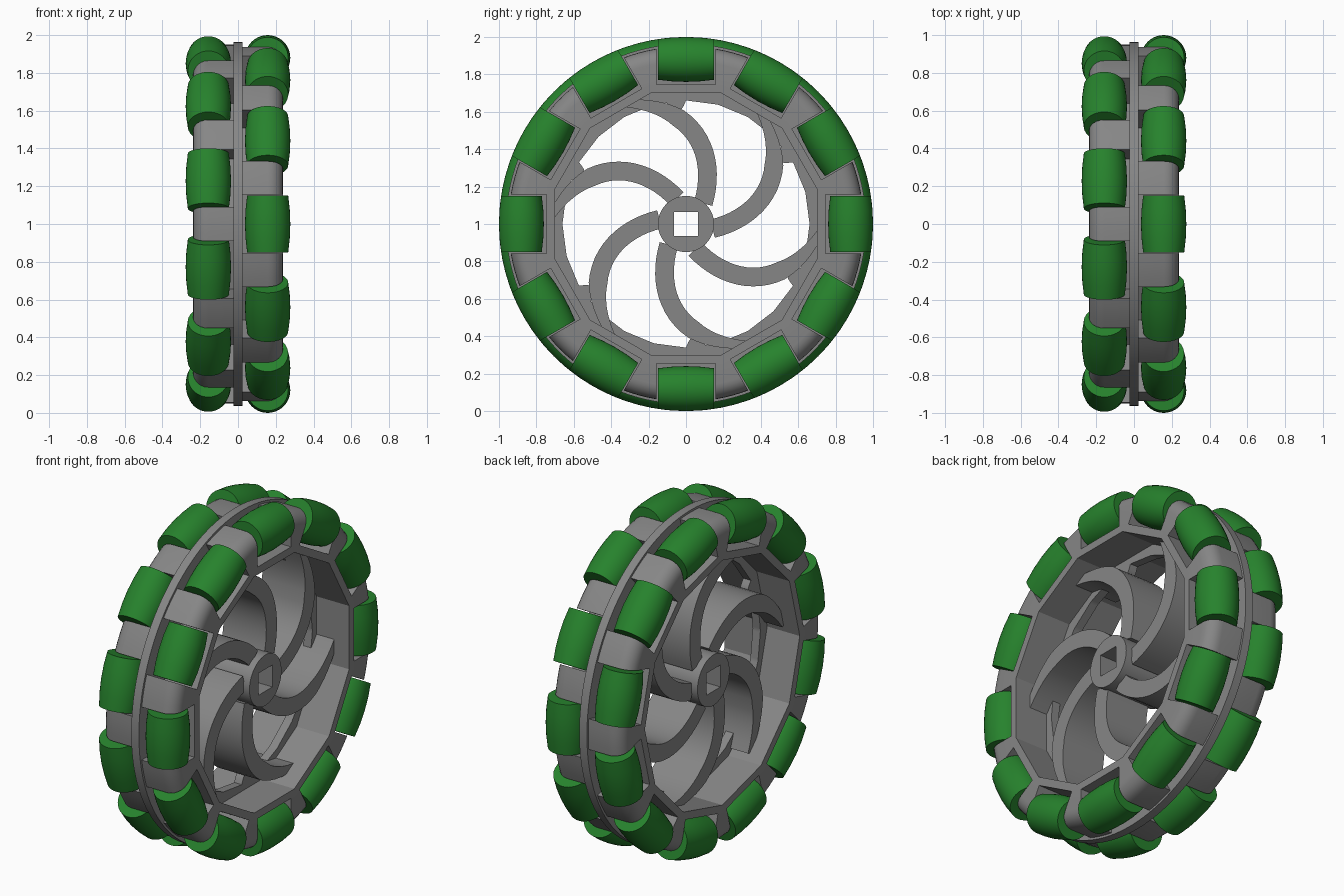
import bpy, bmesh, math
from mathutils import Vector, Matrix
from mathutils.geometry import interpolate_bezier

if "Cube" in bpy.data.objects:
    bpy.data.objects.remove(bpy.data.objects["Cube"])

C = Vector((0, 0, 1))          # wheel centre, axle runs along x
STEP = math.radians(30)        # 12 rollers per row


def material(name, colour):
    m = bpy.data.materials.new(name)
    m.diffuse_color = (*colour, 1)
    m.use_nodes = True
    m.node_tree.nodes["Principled BSDF"].inputs["Base Color"].default_value = m.diffuse_color
    return m


green = material("green_rubber", (0.02, 0.225, 0.026))
grey = material("dark_grey_plastic", (0.24, 0.24, 0.24))


def polar(x, r, a):
    return Vector((x, r * math.cos(a), r * math.sin(a)))


def finish(name, bm, smooth=30, mat=grey):
    bmesh.ops.recalc_face_normals(bm, faces=bm.faces)
    me = bpy.data.meshes.new(name)
    bm.to_mesh(me)
    bm.free()
    me.materials.append(mat)
    ob = bpy.data.objects.new(name, me)
    ob.location = C
    bpy.context.collection.objects.link(ob)
    bpy.context.view_layer.objects.active = ob
    ob.select_set(True)
    bpy.ops.object.shade_smooth_by_angle(angle=math.radians(smooth))
    ob.select_set(False)
    return ob


def loft(bm, sections, closed=False):
    """Skin a list of equal loops; either cap the ends or join them up."""
    rows = [[bm.verts.new(p) for p in s] for s in sections]
    pairs = list(zip(rows, rows[1:]))
    if closed:
        pairs.append((rows[-1], rows[0]))
    n = len(rows[0])
    for a, b in pairs:
        for i in range(n):
            j = (i + 1) % n
            bm.faces.new((a[i], a[j], b[j], b[i]))
    if not closed:
        bm.faces.new(rows[0])
        bm.faces.new(rows[-1])


def ring(name, n, r_in, r_out, x0, x1, offset=0.0, smooth=30):
    """Flat-sided ring; the inner radius may depend on the angle."""
    bm = bmesh.new()
    secs = []
    for i in range(n):
        a = offset + i * 2 * math.pi / n
        ri = r_in(a) if callable(r_in) else r_in
        secs.append([polar(x0, ri, a), polar(x1, ri, a),
                     polar(x1, r_out, a), polar(x0, r_out, a)])
    loft(bm, secs, closed=True)
    return finish(name, bm, smooth)


def web_inner(a):
    """Faceted opening edge, stepping in to round off the end of each slot."""
    r = 0.655 / math.cos((a % (STEP / 2)) - STEP / 4)
    d = (math.degrees(a) - 90) % 60
    if 0.5 < d < 9:
        s = max(0, 1 - (d - 0.5) / 3.5)
        r -= 0.05 * math.sqrt(1 - s * s)
    return r


# hub with square bore, and thin central web
ring("hub", 48, lambda a: 0.065 / max(abs(math.cos(a)), abs(math.sin(a))),
     0.15, -0.18, 0.18)
ring("central_web", 360, web_inner, 0.963, -0.025, 0.025)

# six curved spokes
path = interpolate_bezier(Vector((0.092, 0.11)), Vector((0.168, 0.36)),
                          Vector((0.06, 0.635)), Vector((-0.32, 0.645)), 20)
bm = bmesh.new()
for k in range(6):
    turn = Matrix.Rotation(k * math.pi / 3, 3, 'X')
    secs = []
    for i, p in enumerate(path):
        p = p.to_2d()
        d = (path[min(i + 1, 19)] - path[max(i - 1, 0)]).to_2d().normalized()
        w = 0.05 if i < 14 else 0.05 - 0.03 * (i - 13) / 6
        nrm = Vector((-d.y, d.x)) * w
        secs.append([turn @ Vector((x, *(p + s * nrm)))
                     for x, s in ((-0.14, -1), (0.14, -1), (0.14, 1), (-0.14, 1))])
    loft(bm, secs)
finish("spokes", bm)

# shared barrel roller mesh, bulging to the wheel's outer radius
R_AXLE, HALF = 0.88, 0.15


def barrel():
    bm = bmesh.new()
    secs = []
    for i in range(5):
        t = HALF * (i / 2 - 1)
        r = math.sqrt(1 - t * t) - R_AXLE
        secs.append([Vector((r * math.cos(b), r * math.sin(b), t))
                     for b in (j * math.pi / 20 for j in range(40))])
    loft(bm, secs)
    return bm


roller_mesh = None


def wheel_row(label, side, offset):
    """One row of rollers with its 12-sided band and spacer blocks."""
    global roller_mesh
    cosh = math.cos(STEP / 2)
    ring(label + "_band", 12, 0.70 / cosh, 0.745 / cosh, 0, side * 0.238,
         offset + STEP / 2, smooth=10)

    # spacer blocks between rollers, with a rounded outer corner
    prof = [(0, 0.95)] + [(0.158 + 0.08 * math.sin(b), 0.87 + 0.08 * math.cos(b))
                          for b in (i * math.pi / 12 for i in range(7))]
    bm = bmesh.new()
    half = lambda r: STEP / 2 - math.asin(0.157 / r)
    for k in range(12):
        a = offset + (k + 0.5) * STEP
        secs = []
        for x, r in prof:
            s = [polar(side * x, 0.735, a - half(0.735))]
            s += [polar(side * x, r, a + half(r) * (j / 2 - 1)) for j in range(5)]
            s.append(polar(side * x, 0.735, a + half(0.735)))
            secs.append(s)
        loft(bm, secs)
    finish(label + "_spacers", bm)

    # rollers
    for k in range(12):
        a = offset + k * STEP
        name = f"{label}_roller_{k + 1}"
        if roller_mesh is None:
            ob = finish(name, barrel(), mat=green)
            roller_mesh = ob.data
        else:
            ob = bpy.data.objects.new(name, roller_mesh)
            bpy.context.collection.objects.link(ob)
        ob.location = C + polar(side * 0.157, R_AXLE, a)
        ob.rotation_euler = (a, 0, 0)


wheel_row("right", 1, 0.0)
wheel_row("left", -1, STEP / 2)
